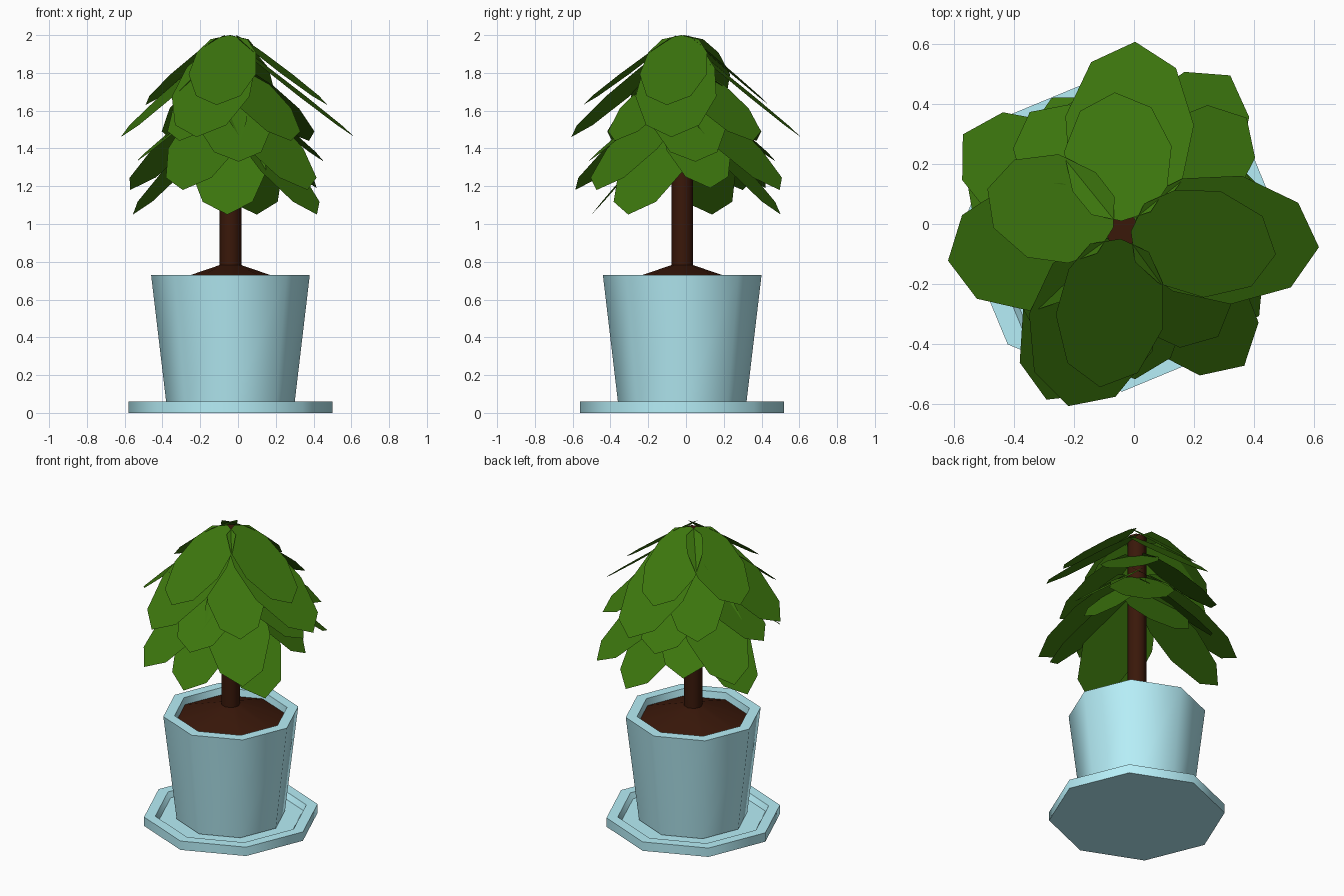
import bpy, bmesh, math
from mathutils import Vector

if "Cube" in bpy.data.objects:
    bpy.data.objects.remove(bpy.data.objects["Cube"])

CX, CY = -0.04, -0.02   # plant axis


def material(name, rgb):
    m = bpy.data.materials.new(name)
    m.diffuse_color = (*rgb, 1)
    m.use_nodes = True
    m.node_tree.nodes["Principled BSDF"].inputs["Base Color"].default_value = m.diffuse_color
    return m


BLUE = material("pale_blue_glaze", (0.47, 0.86, 0.94))
BROWN = material("dark_brown", (0.042, 0.009, 0.003))
GREEN = material("leaf_green", (0.045, 0.18, 0.004))


def make_object(name, bm, mat):
    mesh = bpy.data.meshes.new(name)
    bm.to_mesh(mesh)
    bm.free()
    mesh.materials.append(mat)
    ob = bpy.data.objects.new(name, mesh)
    ob.location = (CX, CY, 0)
    bpy.context.collection.objects.link(ob)
    return ob


def lathe(name, profile, mat, sides=8):
    """Spin a (radius, height) profile that starts and ends on the axis."""
    bm = bmesh.new()
    rings = []
    for r, z in profile:
        n = sides if r > 0 else 1
        rings.append([bm.verts.new((r * math.cos(2 * math.pi * i / sides),
                                    r * math.sin(2 * math.pi * i / sides), z))
                      for i in range(n)])
    for a, b in zip(rings, rings[1:]):
        for i in range(sides):
            j = (i + 1) % sides
            quad = [a[i % len(a)], a[j % len(a)], b[j % len(b)], b[i % len(b)]]
            bm.faces.new(list(dict.fromkeys(quad)))
    bmesh.ops.recalc_face_normals(bm, faces=bm.faces)
    ob = make_object(name, bm, mat)
    bpy.ops.object.select_all(action='DESELECT')
    ob.select_set(True)
    bpy.context.view_layer.objects.active = ob
    bpy.ops.object.shade_smooth_by_angle(angle=math.radians(50))
    return ob


# Octagonal saucer, pot, mounded soil and trunk
lathe("saucer", [(0, 0), (0.54, 0), (0.54, 0.06), (0.47, 0.06), (0.45, 0.025), (0, 0.025)], BLUE)
lathe("pot", [(0, 0.03), (0.337, 0.03), (0.42, 0.73), (0.35, 0.73), (0.335, 0.63), (0, 0.63)], BLUE)
lathe("soil", [(0, 0.64), (0.338, 0.64), (0.342, 0.685), (0.05, 0.785), (0, 0.785)], BROWN)
lathe("trunk", [(0, 0.7), (0.058, 0.7), (0.058, 1.97), (0, 1.97)], BROWN)

# Half outline of a leaf: (fraction of length, fraction of half width)
OUTLINE = [(0.06, 0.55), (0.25, 0.88), (0.56, 1.0), (0.87, 0.66)]


def leaf(name, azimuth, reach, base_z, tip_z, half_width):
    a = math.radians(azimuth)
    out = Vector((math.cos(a), math.sin(a), 0))
    side = Vector((-out.y, out.x, 0))
    base = out * 0.03 + Vector((0, 0, base_z))
    along = out * reach + Vector((0, 0, tip_z)) - base
    pts = [(0, 0)] + [(s, -w) for s, w in OUTLINE] + [(1, 0)]
    pts += [(s, w) for s, w in reversed(OUTLINE)]
    bm = bmesh.new()
    bm.faces.new([bm.verts.new(base + along * s + side * (w * half_width)) for s, w in pts])
    make_object(name, bm, GREEN)


# Drooping leaf tiers: base height, tip height, half width, (azimuth, reach) pairs
TIERS = [
    (2.00, 1.63, 0.18, [(93, 0.46), (-9, 0.52), (262, 0.53), (163, 0.47)]),
    (1.95, 1.46, 0.215, [(86, 0.63), (-5, 0.66), (253, 0.615), (190, 0.59)]),
    (1.83, 1.44, 0.18, [(42, 0.56), (-48, 0.48), (234, 0.46), (128, 0.50)]),
    (1.72, 1.33, 0.19, [(8, 0.50), (97, 0.50), (185, 0.50), (275, 0.50)]),
    (1.68, 1.18, 0.20, [(55, 0.63), (149, 0.62), (246, 0.62), (-48, 0.61)]),
    (1.65, 1.19, 0.18, [(18, 0.48), (118, 0.50)]),
    (1.57, 1.05, 0.20, [(-32, 0.54), (75, 0.54), (163, 0.54), (268, 0.48)]),
]
for t, (base_z, tip_z, width, leaves) in enumerate(TIERS, 1):
    for k, (azimuth, reach) in enumerate(leaves, 1):
        leaf(f"leaf_tier{t}_{k}", azimuth, reach, base_z, tip_z, width)
